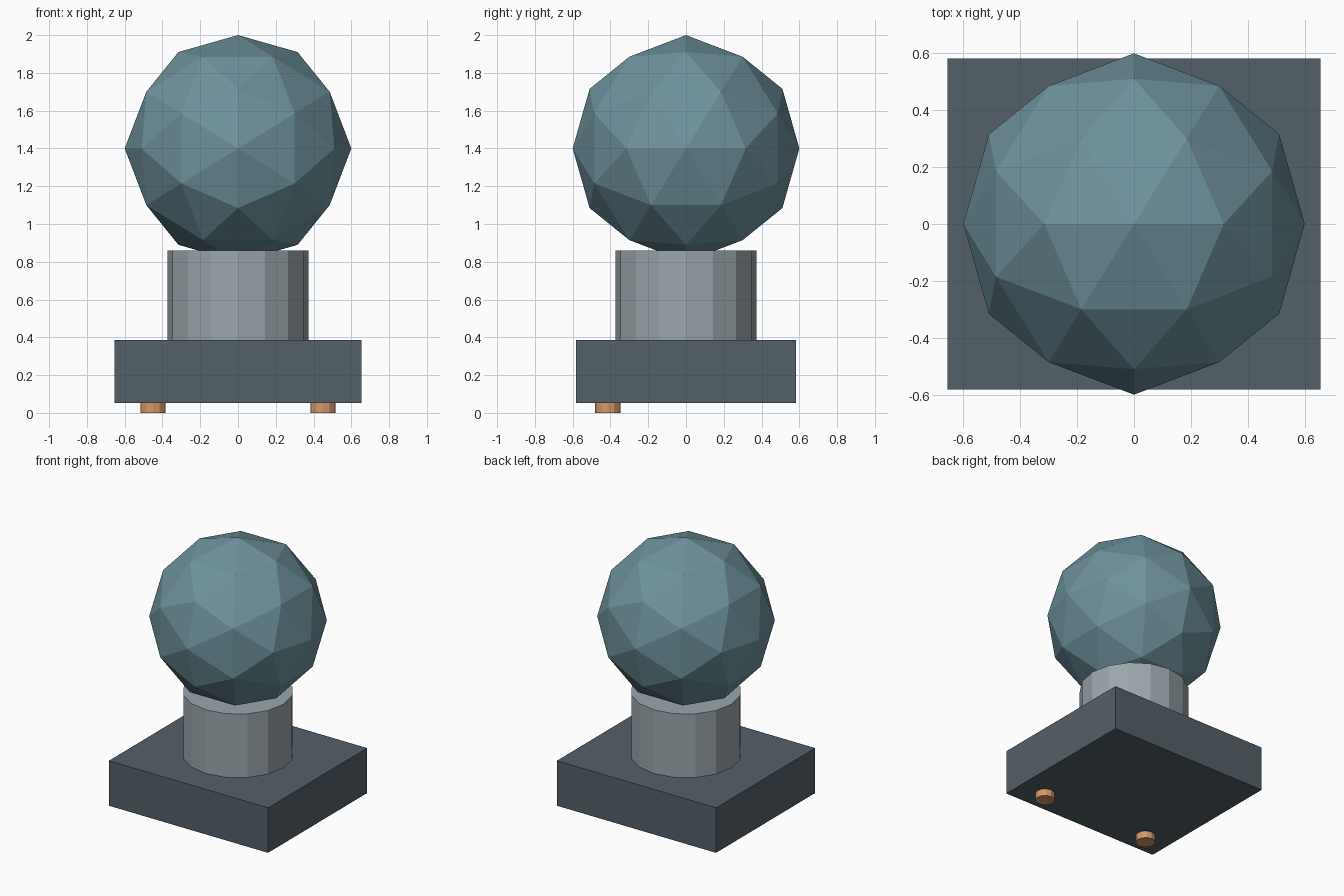
import bpy
import bmesh
from mathutils import Vector

if "Cube" in bpy.data.objects:
    bpy.data.objects.remove(bpy.data.objects["Cube"])


def material(name, rgb):
    """Flat colour from 0-255 sRGB values, stored as linear."""
    m = bpy.data.materials.new(name)
    lin = [((c / 255 + 0.055) / 1.055) ** 2.4 for c in rgb]
    m.diffuse_color = (*lin, 1.0)
    m.use_nodes = True
    m.node_tree.nodes["Principled BSDF"].inputs["Base Color"].default_value = m.diffuse_color
    return m


def finish(obj, name, mat):
    obj.name = obj.data.name = name
    obj.data.materials.append(mat)
    return obj


def box(name, size, z0, mat):
    bpy.ops.mesh.primitive_cube_add(size=1, location=(0, 0, z0 + size[2] / 2))
    obj = bpy.context.object
    obj.scale = size
    bpy.ops.object.transform_apply(location=False, rotation=False, scale=True)
    return finish(obj, name, mat)


def cylinder(name, sides, radius, x, y, z0, z1, mat):
    bpy.ops.mesh.primitive_cylinder_add(vertices=sides, radius=radius, depth=z1 - z0,
                                        location=(x, y, (z0 + z1) / 2))
    return finish(bpy.context.object, name, mat)


def faceted_ball(name, radius, z, mat):
    """Icosahedron aligned to the axes, split once and pushed onto the sphere."""
    phi = (1 + 5 ** 0.5) / 2
    corners = []
    for a in (-1, 1):
        for b in (-phi, phi):
            corners += [Vector((b, a, 0)), Vector((0, b, a)), Vector((a, 0, b))]
    points = list(corners)
    for i, p in enumerate(corners):
        points += [p + q for q in corners[i + 1:] if (p - q).length < 2.1]
    bm = bmesh.new()
    for p in points:
        bm.verts.new(p.normalized() * radius)
    bmesh.ops.convex_hull(bm, input=bm.verts)
    bmesh.ops.recalc_face_normals(bm, faces=bm.faces)
    mesh = bpy.data.meshes.new(name)
    bm.to_mesh(mesh)
    bm.free()
    obj = bpy.data.objects.new(name, mesh)
    obj.location.z = z
    bpy.context.collection.objects.link(obj)
    return finish(obj, name, mat)


slate = material("dark slate", (84, 96, 104))
grey = material("light grey", (155, 166, 172))
teal = material("dusty teal", (110, 146, 157))
copper = material("copper", (214, 152, 106))

# Base slab, column and ball
box("base", (1.31, 1.164, 0.335), 0.052, slate)
cylinder("column", 16, 0.374, 0, 0, 0.387, 0.86, grey)
faceted_ball("ball", 0.6, 1.4, teal)

# Two small feet under the front edge
for side, x in (("left", -0.45), ("right", 0.45)):
    cylinder("foot_" + side, 12, 0.067, x, -0.414, 0, 0.052, copper)
